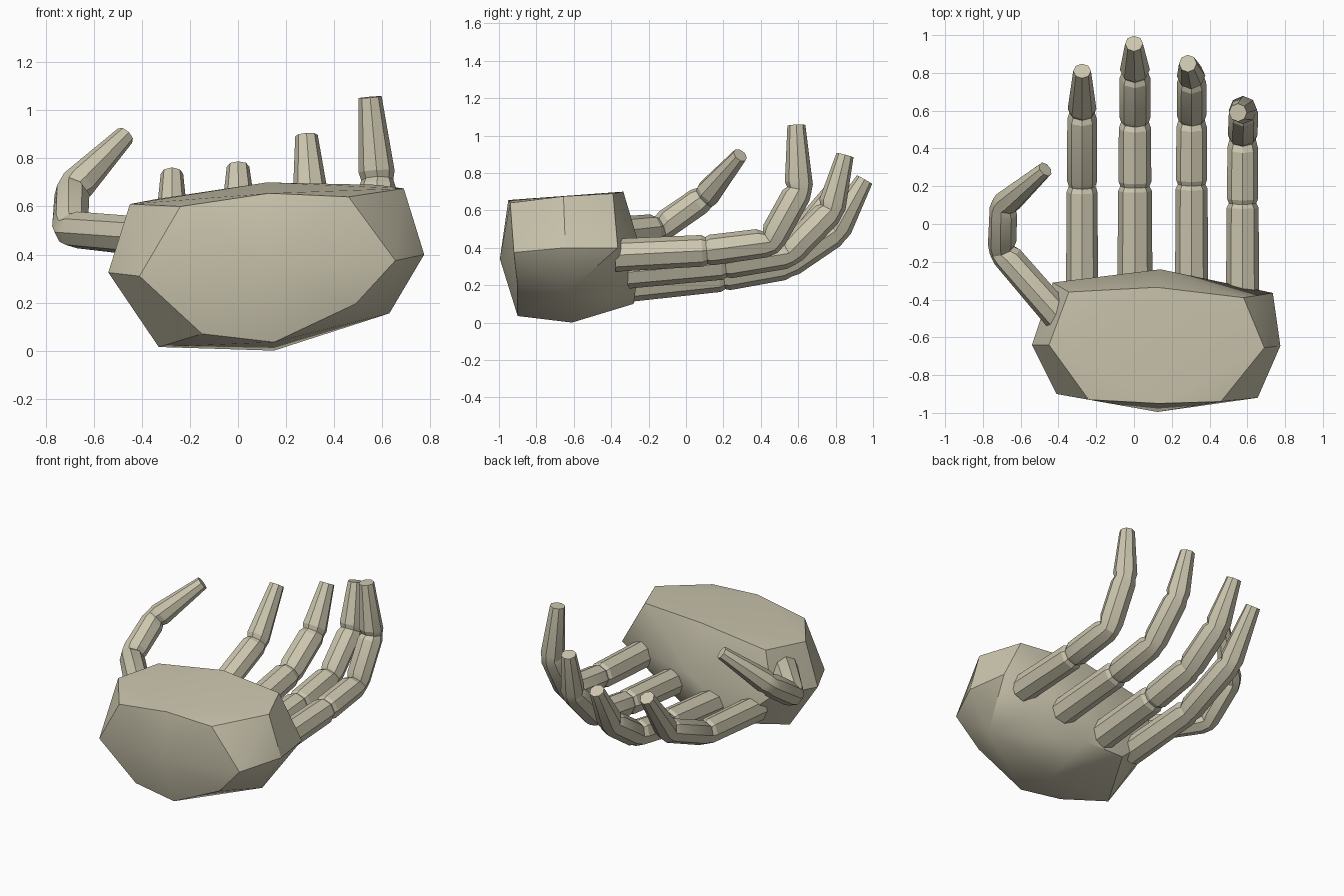
import bpy, bmesh, math
from mathutils import Vector

cube = bpy.data.objects.get("Cube")
if cube:
    bpy.data.objects.remove(cube, do_unlink=True)

SIDES = 8
beige = bpy.data.materials.new("bone_beige")
beige.use_nodes = True
COLOUR = (0.61, 0.57, 0.43, 1)
beige.diffuse_color = COLOUR
beige.node_tree.nodes["Principled BSDF"].inputs["Base Color"].default_value = COLOUR


def finish(bm, name, angle):
    """Turn a bmesh into a named, coloured object with sharp edges kept."""
    bmesh.ops.recalc_face_normals(bm, faces=bm.faces)
    mesh = bpy.data.meshes.new(name)
    bm.to_mesh(mesh)
    bm.free()
    mesh.materials.append(beige)
    obj = bpy.data.objects.new(name, mesh)
    bpy.context.collection.objects.link(obj)
    bpy.ops.object.select_all(action='DESELECT')
    obj.select_set(True)
    bpy.context.view_layer.objects.active = obj
    bpy.ops.object.shade_smooth_by_angle(angle=math.radians(angle))
    return obj


def make_palm():
    """Faceted block: a box with cut corners and slightly bulging sides."""
    front = [(-.41, -.90, .31), (-.24, -.93, .60), (.13, -.95, .655), (.46, -.94, .64),
             (.655, -.92, .375), (.49, -.90, .195), (.15, -.90, .035), (-.15, -.88, .07)]
    back = [(-.43, -.31, .36), (-.345, -.36, .63), (.12, -.335, .70), (.58, -.39, .69),
            (.735, -.365, .40), (.49, -.35, .24), (.15, -.28, .10), (-.15, -.29, .11)]
    corners = [(-.45, -.64, .61), (.69, -.655, .675), (.63, -.64, .155), (-.33, -.64, .015)]
    bulges = [(.125, -.995, .34), (.14, -.24, .38), (-.54, -.64, .325),
              (.775, -.645, .40), (.15, -.61, 0)]
    bm = bmesh.new()
    for p in front + back + corners + bulges:
        bm.verts.new(p)
    hull = bmesh.ops.convex_hull(bm, input=bm.verts)
    loose = [v for v in bm.verts if not v.link_faces]
    bmesh.ops.delete(bm, geom=loose, context='VERTS')
    return finish(bm, "palm", 30)


def make_digit(name, path, side, r_base, r_tip):
    """Octagonal tube along the joints, pinched at each joint, tapered at the tip."""
    pts = [Vector(p) for p in path]
    dirs = [(b - a).normalized() for a, b in zip(pts, pts[1:])]
    side = Vector(side)
    last = len(pts) - 1
    rings = [(pts[0], dirs[0], r_base)]
    for i in range(1, last):
        mean = (dirs[i - 1] + dirs[i]).normalized()
        r = r_base * (1 - .04 * i)
        bend = math.tan(dirs[i - 1].angle(dirs[i]) / 2)
        gap = .022 + r * bend * .6
        rings += [(pts[i] - dirs[i - 1] * gap, (dirs[i - 1] + mean).normalized(), r),
                  (pts[i], mean, r * .86),
                  (pts[i] + dirs[i] * gap, (dirs[i] + mean).normalized(), r * .97)]
    rings.append((pts[last], dirs[-1], r_tip))

    bm = bmesh.new()
    loops = []
    for centre, along, r in rings:
        u = (side - along * side.dot(along)).normalized()
        v = along.cross(u)
        loops.append([bm.verts.new(centre + r * (u * math.cos(a) + v * math.sin(a)))
                      for a in (math.tau * k / SIDES for k in range(SIDES))])
    for low, high in zip(loops, loops[1:]):
        for k in range(SIDES):
            n = (k + 1) % SIDES
            bm.faces.new((low[k], low[n], high[n], high[k]))
    bm.faces.new(loops[0])
    bm.faces.new(loops[-1])
    return finish(bm, name, 20)


make_palm()

# Fingers curl upward away from the palm
ACROSS = (1, 0, 0)
make_digit("index_finger", [(-.275, -.36, .22), (-.275, .20, .265), (-.275, .59, .43),
                            (-.275, .81, .735)], ACROSS, .085, .047)
make_digit("middle_finger", [(.005, -.34, .20), (.005, .20, .255), (.005, .54, .315),
                             (.005, .80, .49), (0, .955, .765)], ACROSS, .093, .047)
make_digit("ring_finger", [(.305, -.36, .265), (.305, .21, .315), (.305, .55, .37),
                           (.305, .775, .60), (.285, .85, .895)], ACROSS, .088, .047)
make_digit("little_finger", [(.575, -.38, .36), (.575, .11, .385), (.575, .45, .43),
                             (.58, .605, .71), (.55, .59, 1.055)], ACROSS, .088, .048)

# Thumb bows outward and back over the palm
make_digit("thumb", [(-.39, -.50, .475), (-.70, -.14, .505), (-.69, .10, .67),
                     (-.47, .29, .895)], (.75, .1, -.6), .082, .042)
